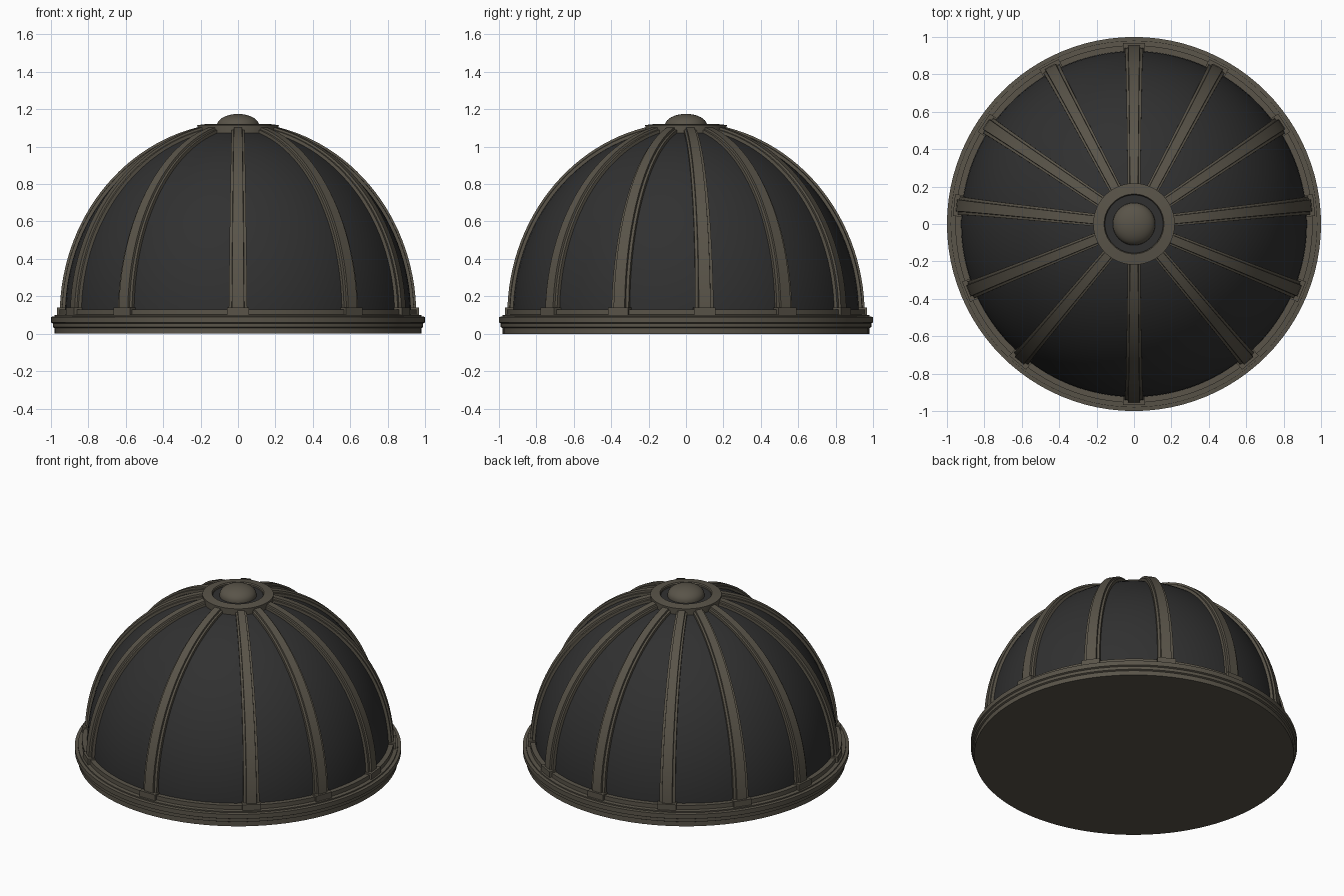
import bpy, bmesh, math
from mathutils import Matrix

if "Cube" in bpy.data.objects:
    bpy.data.objects.remove(bpy.data.objects["Cube"])


def material(name, rgb):
    m = bpy.data.materials.new(name)
    m.diffuse_color = (*rgb, 1)
    m.use_nodes = True
    m.node_tree.nodes["Principled BSDF"].inputs["Base Color"].default_value = m.diffuse_color
    return m


STONE = material("weathered stone", (0.100, 0.088, 0.066))
SLATE = material("dark slate", (0.030, 0.030, 0.030))

BASE_Z = 0.10                  # springing height of the dome
DOME_A, DOME_B = 0.925, 1.0    # dome half-width and rise
SEG = 96


def finish(name, bm, mat):
    bmesh.ops.recalc_face_normals(bm, faces=bm.faces)
    me = bpy.data.meshes.new(name)
    bm.to_mesh(me)
    bm.free()
    me.materials.append(mat)
    ob = bpy.data.objects.new(name, me)
    bpy.context.collection.objects.link(ob)
    bpy.ops.object.select_all(action='DESELECT')
    ob.select_set(True)
    bpy.context.view_layer.objects.active = ob
    bpy.ops.object.shade_smooth_by_angle(angle=math.radians(30))
    return ob


def lathe(name, profile, mat, closed=False):
    """Spin (radius, z) points around the z axis."""
    bm = bmesh.new()
    verts = [bm.verts.new((r, 0, z)) for r, z in profile]
    pairs = list(zip(verts, verts[1:]))
    if closed:
        pairs.append((verts[-1], verts[0]))
    edges = [bm.edges.new(p) for p in pairs]
    bmesh.ops.spin(bm, geom=verts + edges, axis=(0, 0, 1), cent=(0, 0, 0),
                   angle=math.tau, steps=SEG, use_duplicate=False)
    bmesh.ops.remove_doubles(bm, verts=bm.verts, dist=1e-5)
    return finish(name, bm, mat)


def dome_point(t, lift):
    return ((DOME_A + lift) * math.cos(t), BASE_Z + (DOME_B + lift) * math.sin(t))


# Dome shell
lathe("dome_shell", [dome_point(math.pi / 2 * i / 32, 0) for i in range(32)]
      + [(0, BASE_Z + DOME_B)], SLATE)

# Stepped base ring with closed underside
lathe("base_rim", [(0, 0), (0.98, 0), (0.98, 0.03), (0.99, 0.035), (0.99, 0.055),
                   (1.0, 0.06), (1.0, 0.09), (0.98, 0.092), (0.98, 0.10),
                   (0.955, 0.102), (0.955, 0.13), (0.915, 0.13), (0.90, 0.08)], STONE)

# Ribs: stepped cross-section swept up the dome, narrowing to the top
RIB_ANGLES = [90 + 28 * k for k in range(-5, 6)] + [270]
SECTION = [(-1, -0.03), (-1, 0.016), (-0.68, 0.018), (-0.64, 0.03),
           (0.64, 0.03), (0.68, 0.018), (1, 0.016), (1, -0.03)]
bm = bmesh.new()
STEPS = 28
T_END = math.acos(0.17 / DOME_A)
for angle in RIB_ANGLES:
    rot = Matrix.Rotation(math.radians(angle), 4, 'Z')
    rows = []
    for i in range(STEPS + 1):
        f = i / STEPS
        half = 0.050 - 0.017 * f
        row = []
        for side, lift in SECTION:
            r, z = dome_point(T_END * f, lift)
            v = bm.verts.new((r, side * half, z))
            v.co = rot @ v.co
            row.append(v)
        rows.append(row)
    n = len(SECTION)
    for a, b in zip(rows, rows[1:]):
        for j in range(n):
            bm.faces.new((a[j], a[(j + 1) % n], b[(j + 1) % n], b[j]))
    bm.faces.new(rows[0])
    bm.faces.new(rows[-1])
finish("ribs", bm, STONE)

# Small plinth block under each rib
bm = bmesh.new()
for angle in RIB_ANGLES:
    m = (Matrix.Rotation(math.radians(angle), 4, 'Z')
         @ Matrix.Translation((0.935, 0, 0.115))
         @ Matrix.Diagonal((0.066, 0.116, 0.05, 1)))
    bmesh.ops.create_cube(bm, size=1, matrix=m)
finish("rib_feet", bm, STONE)

# Crown ring, recessed disc and knob
lathe("crown_ring", [(0.155, 1.05), (0.215, 1.05), (0.218, 1.115),
                     (0.16, 1.122), (0.155, 1.115)], STONE, closed=True)
lathe("crown_recess", [(0.158, 1.06), (0.158, 1.104), (0, 1.104)], SLATE)
lathe("crown_knob", [(0.115, 1.08), (0.113, 1.112)]
      + [(0.113 * math.cos(math.pi / 2 * i / 10), 1.112 + 0.063 * math.sin(math.pi / 2 * i / 10))
         for i in range(1, 10)] + [(0, 1.175)], STONE)
